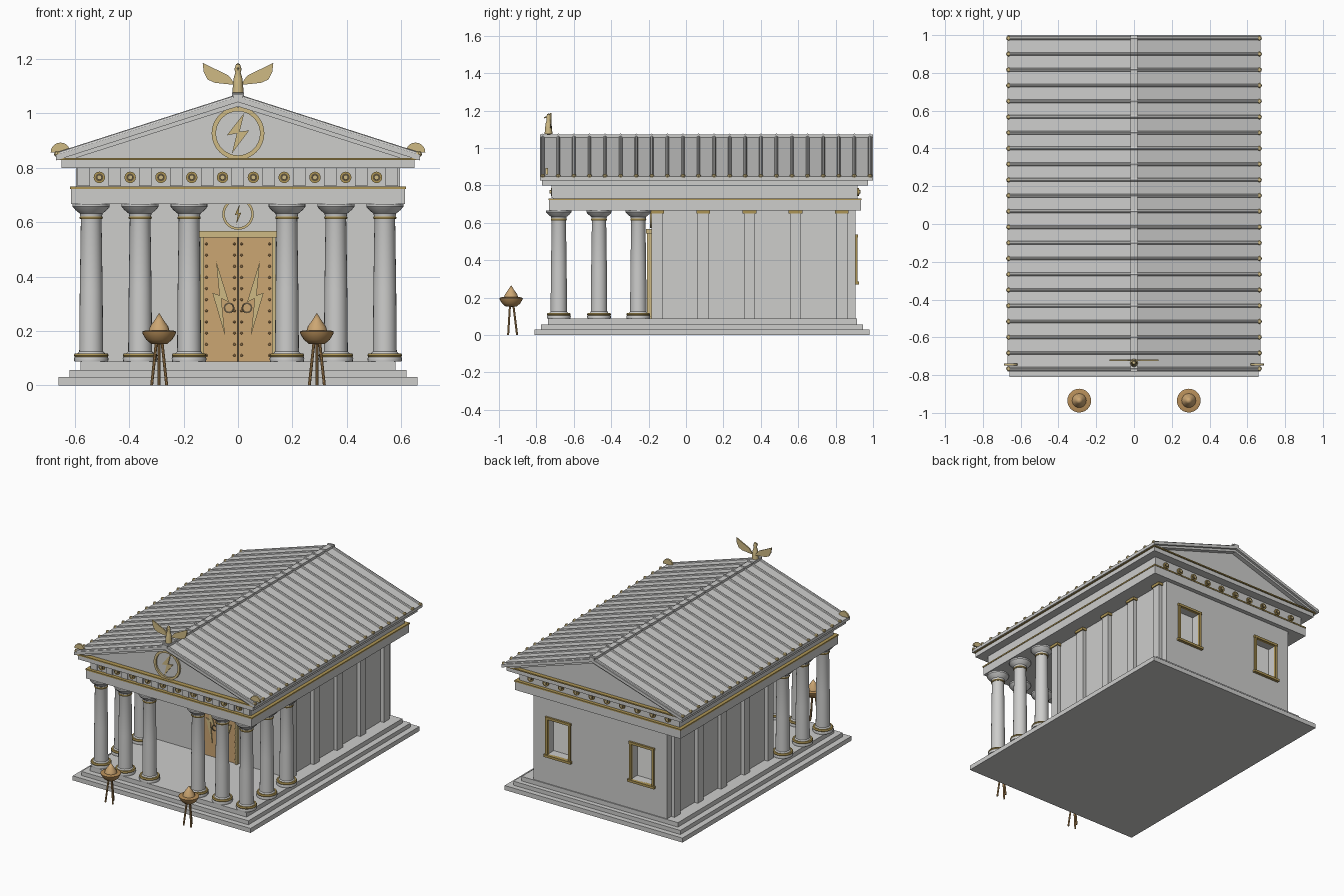
import bpy, bmesh, math
from mathutils import Vector, Matrix

if "Cube" in bpy.data.objects:
    bpy.data.objects.remove(bpy.data.objects["Cube"])


def material(name, rgb):
    m = bpy.data.materials.new(name)
    m.use_nodes = True
    m.diffuse_color = (*rgb, 1)
    m.node_tree.nodes["Principled BSDF"].inputs["Base Color"].default_value = (*rgb, 1)
    return m


MARBLE = material("marble grey", (.61, .61, .6))
GOLD = material("pale gold", (.62, .49, .23))
TRIM = material("deep gold", (.42, .3, .09))
WOOD = material("door copper", (.6, .38, .17))
BRONZE = material("bronze", (.47, .27, .1))
DARK = material("dark bronze", (.12, .09, .05))
PALE = material("pale pane", (.85, .85, .83))


def finish(bm, name, mat, smooth=False):
    bmesh.ops.recalc_face_normals(bm, faces=bm.faces)
    me = bpy.data.meshes.new(name)
    bm.to_mesh(me)
    bm.free()
    me.materials.append(mat)
    ob = bpy.data.objects.new(name, me)
    bpy.context.collection.objects.link(ob)
    if smooth:
        bpy.ops.object.select_all(action='DESELECT')
        ob.select_set(True)
        bpy.context.view_layer.objects.active = ob
        bpy.ops.object.shade_smooth_by_angle(angle=math.radians(35))
    return ob


def box(name, mat, x, y, z):
    """Box from three (low, high) ranges."""
    bm = bmesh.new()
    c = Matrix.Translation([(a + b) / 2 for a, b in (x, y, z)])
    s = Matrix.Diagonal([b - a for a, b in (x, y, z)] + [1])
    bmesh.ops.create_cube(bm, size=1, matrix=c @ s)
    return finish(bm, name, mat)


def prism(name, mat, points, y0, y1):
    """Outline in x and z, extruded along y."""
    bm = bmesh.new()
    f = bm.faces.new([bm.verts.new((x, y0, z)) for x, z in points])
    r = bmesh.ops.extrude_face_region(bm, geom=[f])
    bmesh.ops.translate(bm, vec=(0, y1 - y0, 0),
                        verts=[v for v in r["geom"] if isinstance(v, bmesh.types.BMVert)])
    return finish(bm, name, mat)


def lathe(name, mat, profile, at, axis='Z', seg=24):
    """Spin (radius, height) pairs; axis Y turns the result to face the front."""
    bm = bmesh.new()
    vs = [bm.verts.new((r, 0, h)) for r, h in profile]
    es = [bm.edges.new(p) for p in zip(vs, vs[1:])]
    bmesh.ops.spin(bm, geom=vs + es, cent=(0, 0, 0), axis=(0, 0, 1),
                   angle=math.tau, steps=seg, use_duplicate=False)
    bmesh.ops.remove_doubles(bm, verts=bm.verts, dist=1e-5)
    if axis == 'Y':
        bm.transform(Matrix.Rotation(math.pi / 2, 4, 'X'))
    bm.transform(Matrix.Translation(at))
    return finish(bm, name, mat, True)


def rod(name, mat, a, b, r, seg=8):
    a, b = Vector(a), Vector(b)
    bm = bmesh.new()
    m = Matrix.Translation((a + b) / 2) @ (b - a).to_track_quat('Z', 'Y').to_matrix().to_4x4()
    bmesh.ops.create_cone(bm, cap_ends=True, segments=seg, radius1=r, radius2=r,
                          depth=(b - a).length, matrix=m)
    return finish(bm, name, mat, True)


def ring(name, mat, at, r, t, seg=32):
    """Ring facing the front, with outer radius r and band width t."""
    return lathe(name, mat, [(r, 0), (r, t * .7), (r - t, t * .7), (r - t, 0), (r, 0)], at, 'Y', seg)


BOLT = [(.3, 1), (-.55, -.1), (-.05, 0), (-.3, -1), (.55, .15), (.08, .08)]


def bolt(name, mat, x, z, sx, sz, y):
    prism(name, mat, [(x + a * sx, z + b * sz) for a, b in BOLT], y - .006, y)


# Stepped base
for i, (x, y0, y1, z0, z1) in enumerate([(.66, -.81, .98, 0, .03), (.62, -.775, .945, .03, .057),
                                        (.58, -.738, .914, .057, .087)]):
    box(f"base_step_{i + 1}", MARBLE, (-x, x), (y0, y1), (z0, z1))

# Cella and back wall with two window openings
WZ = (.285, .525)
box("cella", MARBLE, (-.495, .495), (-.185, .84), (.087, .67))
for n, x in (("left", (.39, .495)), ("middle", (-.23, .23)), ("right", (-.495, -.39))):
    box(f"back_wall_{n}", MARBLE, x, (.84, .907), (.087, .67))
for s, n in ((1, "left"), (-1, "right")):
    x0, x1 = sorted((s * .23, s * .39))
    box(f"wall_under_window_{n}", MARBLE, (x0, x1), (.84, .907), (.087, WZ[0]))
    box(f"wall_over_window_{n}", MARBLE, (x0, x1), (.84, .907), (WZ[1], .67))
    box(f"window_pane_{n}", PALE, (x0, x1), (.84, .845), WZ)
    for k, xs in enumerate(((x0 - .012, x0 + .004), (x1 - .004, x1 + .012))):
        box(f"window_jamb_{n}_{k}", TRIM, xs, (.9, .918), (WZ[0] - .01, WZ[1] + .01))
    box(f"window_head_{n}", TRIM, (x0 - .014, x1 + .014), (.9, .92), (WZ[1] - .004, WZ[1] + .012))
    box(f"window_sill_{n}", TRIM, (x0 - .02, x1 + .02), (.9, .926), (WZ[0] - .016, WZ[0]))
    # Side pilasters
    for k in range(5):
        y = -.155 + k * .247
        px, cx = sorted((s * .49, s * .52)), sorted((s * .49, s * .527))
        box(f"pilaster_{n}_{k}", MARBLE, px, (y - .03, y + .03), (.087, .653))
        box(f"pilaster_cap_{n}_{k}", TRIM, cx, (y - .037, y + .037), (.65, .668))

# Columns: six across the front, two more along each side
spots = [(s * x, -.68) for s in (-1, 1) for x in (.18, .36, .54)]
spots += [(s * .54, y) for s in (-1, 1) for y in (-.465, -.255)]
for i, (x, y) in enumerate(spots):
    lathe(f"column_{i}", MARBLE, [(0, .087), (.062, .087), (.064, .098), (.06, .108), (.05, .118),
          (.044, .125), (.042, .35), (.038, .615), (.042, .632), (.058, .645), (.068, .657),
          (.068, .667), (0, .667)], (x, y, 0))
    lathe(f"column_base_ring_{i}", TRIM, [(.04, .103), (.06, .103), (.064, .11), (.06, .118), (.04, .118)], (x, y, 0))
    lathe(f"column_neck_ring_{i}", TRIM, [(.034, .611), (.041, .611), (.043, .616), (.041, .622), (.034, .622)], (x, y, 0))

# Entablature layers
box("architrave", MARBLE, (-.615, .615), (-.733, .936), (.667, .722))
box("architrave_band", TRIM, (-.618, .618), (-.736, .939), (.722, .731))
box("frieze", MARBLE, (-.595, .595), (-.712, .916), (.731, .802))
box("cornice", MARBLE, (-.65, .65), (-.77, .973), (.8, .828))
box("eave_band", TRIM, (-.662, .662), (-.776, .982), (.828, .836))
for i in range(10):
    x = -.51 + i * .1133
    for n, y, d in (("front", -.712, 1), ("back", .916, -1)):
        for part, mat, r, h in (("medallion", TRIM, .021, .009), ("medallion_ring", DARK, .014, .011),
                                ("medallion_boss", GOLD, .009, .017)):
            lathe(f"{n}_{part}_{i}", mat, [(0, 0), (r, 0), (r, d * h), (0, d * h)], (x, y, .765), 'Y', 16)
for i in range(11):
    x = -.567 + i * .1133
    box(f"triglyph_{i}", MARBLE, (x - .023, x + .023), (-.72, -.71), (.733, .8))

# Gables and roof slopes
RX, RZ, EZ = .67, 1.068, .853
prism("gable", MARBLE, [(-.6, .836), (.6, .836), (0, 1.03)], -.745, .955)
slope = math.atan2(RZ - EZ, RX)
for s, n in ((1, "left"), (-1, "right")):
    prism(f"roof_slope_{n}", MARBLE, [(0, RZ - .006), (s * RX, EZ - .006), (s * RX, EZ - .026),
                                      (0, RZ - .026)], -.78, 1)
    prism(f"raking_moulding_{n}", MARBLE, [(0, RZ - .026), (s * .65, .8335), (s * .605, .8335), (0, RZ - .042)],
          -.765, .985)
    for k in range(22):
        y = -.766 + k * .0833
        rod(f"roof_rib_{n}_{k}", MARBLE, (0, y, RZ - .006), (s * RX, y, EZ - .006), .009)
        lathe(f"eave_finial_{n}_{k}", GOLD, [(0, -.008), (.009, -.008), (.013, 0), (.009, .009), (0, .011)],
              (s * (RX - .006), y, EZ - .003), seg=8)
    # Corner fan ornament
    fan = [(s * .653 + .036 * math.cos(a), .857 + .036 * math.sin(a))
           for a in [math.pi * j / 10 for j in range(11)]]
    prism(f"corner_fan_{n}", GOLD, fan, -.75, -.738)
box("ridge_cap", MARBLE, (-.018, .018), (-.78, 1), (RZ - .022, RZ + .004))
for k in range(22):
    rod(f"ridge_tile_{k}", MARBLE, (-.022, -.766 + k * .0833, RZ), (.022, -.766 + k * .0833, RZ), .009)

# Emblems on the gable and over the door
ring("gable_emblem_ring", GOLD, (0, -.745, .927), .097, .016)
bolt("gable_emblem_bolt", GOLD, 0, .927, .075, .074, -.745)
ring("door_emblem_ring", GOLD, (0, -.185, .63), .058, .009)
bolt("door_emblem_bolt", TRIM, 0, .63, .022, .038, -.185)

# Double door
box("door_lintel", GOLD, (-.147, .147), (-.215, -.185), (.543, .568))
for s, n in ((1, "left"), (-1, "right")):
    box(f"door_jamb_{n}", GOLD, sorted((s * .125, s * .138)), (-.208, -.185), (.087, .543))
    box(f"door_leaf_{n}", WOOD, sorted((s * .002, s * .125)), (-.197, -.185), (.087, .543))
    box(f"door_panel_{n}", WOOD, sorted((s * .024, s * .106)), (-.201, -.197), (.115, .515))
    bolt(f"door_bolt_{n}", GOLD, s * .064, .32, s * .055, .138, -.201)
    ring(f"door_handle_{n}", DARK, (s * .033, -.201, .285), .02, .006, 16)
    for k in range(11):
        for e, x in (("inner", .013), ("outer", .116)):
            lathe(f"door_stud_{n}_{e}_{k}", BRONZE, [(0, 0), (.005, 0), (.003, .004), (0, .005)],
                  (s * x, -.197, .11 + k * .041), 'Y', 8)
box("door_gap", DARK, (-.002, .002), (-.19, -.185), (.087, .543))

# Bird on the ridge
lathe("bird_body", GOLD, [(0, 1.072), (.021, 1.075), (.019, 1.1), (.016, 1.13), (.01, 1.15),
      (.013, 1.163), (.008, 1.18), (0, 1.186)], (0, -.735, 0), seg=12)
rod("bird_beak", GOLD, (0, -.735, 1.168), (0, -.758, 1.162), .004, 6)
for s, n in ((1, "left"), (-1, "right")):
    wing = [(.008, 1.105), (.035, 1.14), (.13, 1.186), (.126, 1.152), (.112, 1.125), (.085, 1.113), (.04, 1.108)]
    prism(f"bird_wing_{n}", GOLD, [(s * x, z) for x, z in wing], -.726, -.718)

# Tripod braziers
for s, n in ((1, "left"), (-1, "right")):
    c = Vector((s * .29, -.935, 0))
    lathe(f"brazier_bowl_{n}", BRONZE, [(0, .15), (.03, .153), (.048, .168), (.06, .188), (.063, .198),
          (.05, .202), (0, .198)], c)
    lathe(f"brazier_flame_{n}", WOOD, [(0, .198), (.038, .2), (.034, .215), (.017, .24), (0, .266)], c, seg=16)
    for k in range(3):
        a = math.tau * k / 3 + math.pi / 2
        d = Vector((math.cos(a), math.sin(a), 0))
        rod(f"brazier_leg_{n}_{k}", BRONZE, c + d * .032, c + d * .012 + Vector((0, 0, .16)), .0055)
